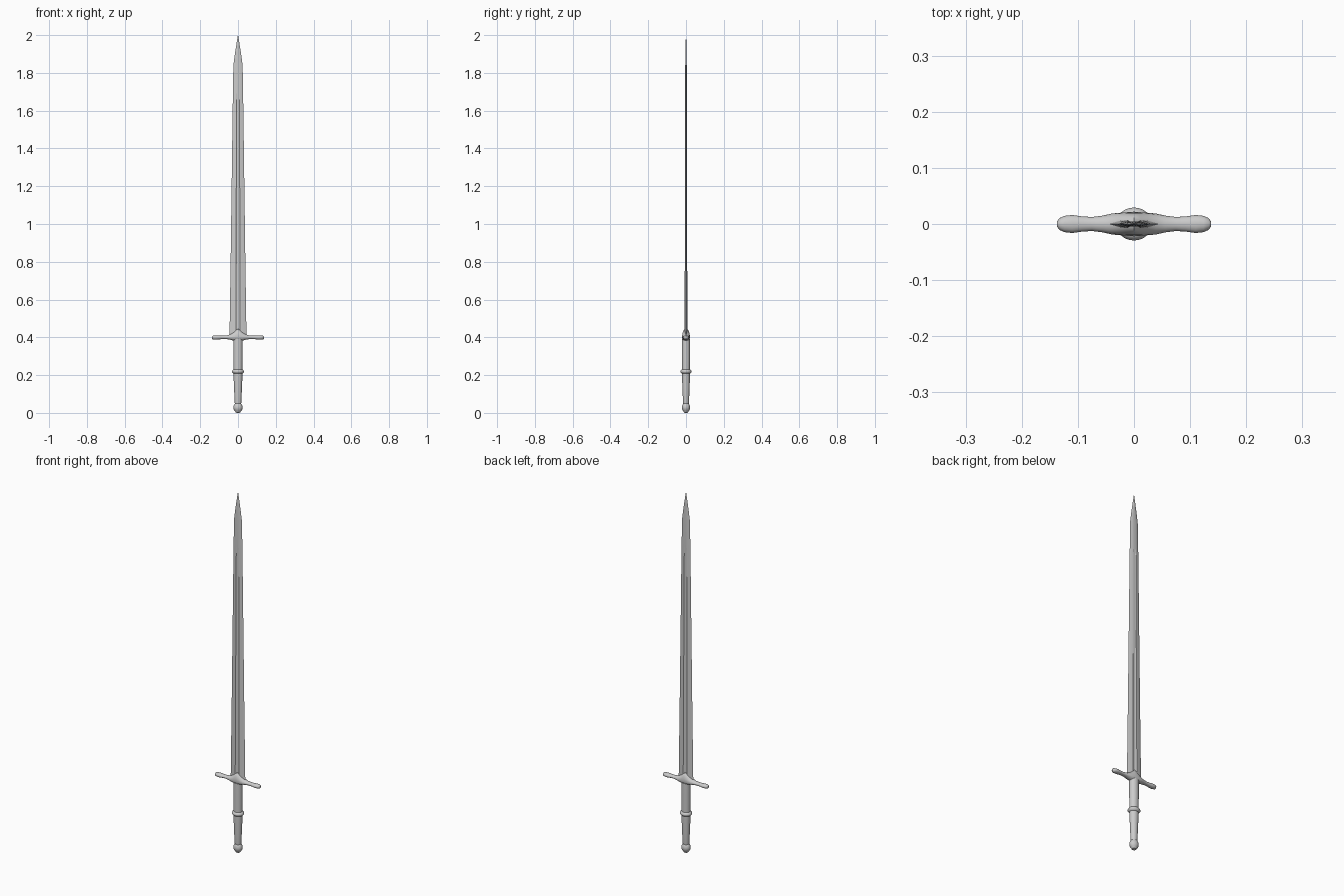
import bpy, bmesh, math


def loft(name, rings, angle):
    """Skin a list of equal-length point rings and cap both ends."""
    bm = bmesh.new()
    loops = [[bm.verts.new(p) for p in ring] for ring in rings]
    n = len(loops[0])
    for a, b in zip(loops, loops[1:]):
        for i in range(n):
            j = (i + 1) % n
            bm.faces.new((a[i], a[j], b[j], b[i]))
    bm.faces.new(loops[0])
    bm.faces.new(loops[-1])
    bmesh.ops.recalc_face_normals(bm, faces=bm.faces)
    mesh = bpy.data.meshes.new(name)
    bm.to_mesh(mesh)
    bm.free()
    obj = bpy.data.objects.new(name, mesh)
    bpy.context.collection.objects.link(obj)
    bpy.ops.object.select_all(action='DESELECT')
    obj.select_set(True)
    bpy.context.view_layer.objects.active = obj
    bpy.ops.object.shade_smooth_by_angle(angle=math.radians(angle))
    return obj


def lathe(name, profile, sides=24, squash=1.0, angle=40):
    """Round part from (radius, z) pairs, optionally flattened in y."""
    turns = [2 * math.pi * i / sides for i in range(sides)]
    return loft(name, [[(r * math.cos(t), r * squash * math.sin(t), z) for t in turns]
                       for r, z in profile], angle)


# Blade: bevelled cross-section with a central fuller that runs out before the tip
def blade_ring(z, w, t, f, depth):
    half = [(w, 0), (w * 0.55, t * 0.8), (f, t), (f * 0.6, t - depth), (0, t - depth),
            (-f * 0.6, t - depth), (-f, t), (-w * 0.55, t * 0.8)]
    back = [(-x, -y) for x, y in half]
    return [(x, y, z) for x, y in half + back]


loft("blade", [blade_ring(*s) for s in [
    (0.395, 0.045, 0.0075, 0.012, 0.003),
    (0.80, 0.039, 0.0065, 0.011, 0.003),
    (1.25, 0.033, 0.0055, 0.009, 0.0025),
    (1.66, 0.0275, 0.0045, 0.0075, 0.002),
    (1.69, 0.027, 0.0045, 0.007, 0.0),
    (1.84, 0.0245, 0.004, 0.006, 0.0),
    (1.90, 0.0165, 0.0032, 0.004, 0.0),
    (1.96, 0.007, 0.002, 0.0018, 0.0),
    (2.00, 0.0004, 0.0003, 0.0001, 0.0)]], 12)

# Crossguard: sections (x, half depth, bottom z, top z), mirrored in x
right = [(0.0, 0.021, 0.381, 0.448), (0.012, 0.021, 0.381, 0.438),
         (0.025, 0.020, 0.383, 0.426), (0.04, 0.0185, 0.387, 0.416),
         (0.055, 0.015, 0.390, 0.411), (0.075, 0.0125, 0.391, 0.409),
         (0.092, 0.0135, 0.390, 0.409), (0.11, 0.016, 0.388, 0.410),
         (0.124, 0.0145, 0.388, 0.410), (0.133, 0.0105, 0.389, 0.409),
         (0.137, 0.005, 0.393, 0.405)]
rings = []
for x, d, lo, hi in [(-s[0], *s[1:]) for s in reversed(right[1:])] + right:
    mid = min((lo + hi) / 2, 0.399)
    ring = []
    for i in range(16):
        a = 2 * math.pi * i / 16
        s = math.sin(a)
        ring.append((x, d * math.cos(a), mid + s * ((hi - mid) if s > 0 else (mid - lo))))
    rings.append(ring)
loft("crossguard", rings, 40)

# Grip: straight upper half, tapering lower half
lathe("grip", [(0.015, 0.035), (0.0175, 0.055), (0.020, 0.11), (0.0225, 0.17), (0.0235, 0.21),
               (0.0235, 0.23), (0.0245, 0.30), (0.0245, 0.39)], squash=0.9)

# Ring around the middle of the grip
lathe("grip_ring", [(0.021, 0.207), (0.026, 0.209), (0.029, 0.213), (0.032, 0.217),
                    (0.032, 0.221), (0.029, 0.225), (0.026, 0.229), (0.021, 0.231)], squash=0.92)

# Pommel: rounded knob with a small end button
lathe("pommel", [(0.006, 0.0), (0.012, 0.002), (0.014, 0.006), (0.019, 0.012), (0.0235, 0.021),
                 (0.0245, 0.029), (0.023, 0.038), (0.019, 0.046), (0.015, 0.051)], squash=0.88)
